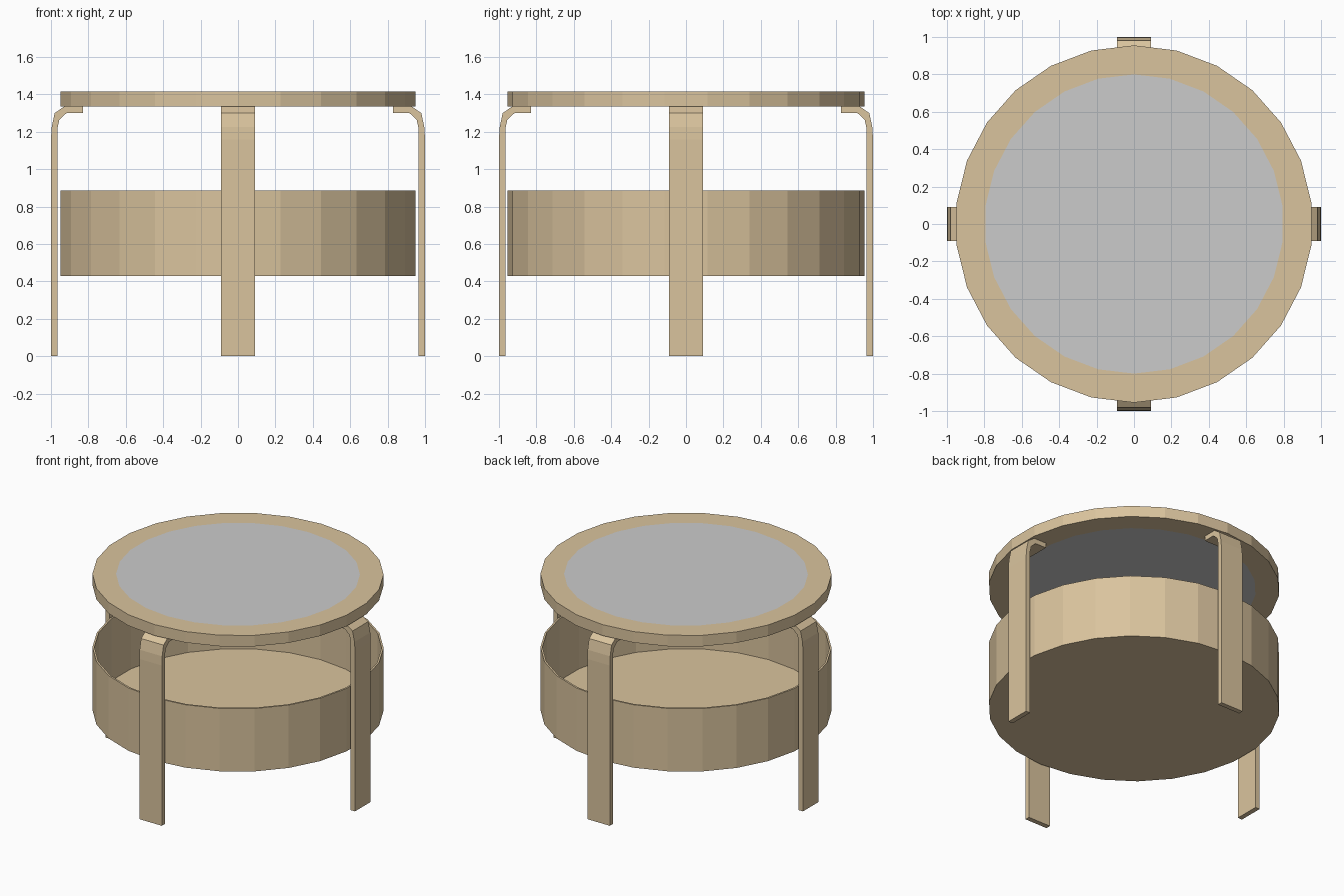
import bpy, bmesh
from math import sin, cos, pi
from mathutils import Matrix

if "Cube" in bpy.data.objects:
    bpy.data.objects.remove(bpy.data.objects["Cube"])

SIDES = 26


def material(name, rgb):
    m = bpy.data.materials.new(name)
    m.diffuse_color = (*rgb, 1)
    m.use_nodes = True
    m.node_tree.nodes["Principled BSDF"].inputs["Base Color"].default_value = m.diffuse_color
    return m


wood = material("birch_wood", (0.70, 0.55, 0.34))
grey = material("grey_panel", (0.8, 0.8, 0.8))


def finish(bm, name, mats):
    bmesh.ops.recalc_face_normals(bm, faces=bm.faces)
    me = bpy.data.meshes.new(name)
    bm.to_mesh(me)
    bm.free()
    for m in mats:
        me.materials.append(m)
    ob = bpy.data.objects.new(name, me)
    bpy.context.collection.objects.link(ob)
    return ob


def lathe(name, profile, mats, cap_mat=0):
    """Revolve (radius, z) points about z; close both ends with flat discs."""
    bm = bmesh.new()
    rings = []
    for r, z in profile:
        angles = [pi / 2 + 2 * pi * i / SIDES for i in range(SIDES)]
        rings.append([bm.verts.new((r * cos(a), r * sin(a), z)) for a in angles])
    for a, b in zip(rings, rings[1:]):
        for i in range(SIDES):
            j = (i + 1) % SIDES
            bm.faces.new((a[i], a[j], b[j], b[i]))
    for ring in (rings[0], rings[-1]):
        bm.faces.new(ring).material_index = cap_mat
    return finish(bm, name, mats)


# Round top: wooden rim with a flush grey panel on both faces
lathe("tabletop", [(0.80, 1.415), (0.955, 1.415), (0.955, 1.335), (0.80, 1.335)],
      [wood, grey], cap_mat=1)

# Open round tray with a thin wall and floor
lathe("storage_tray", [(0.942, 0.437), (0.942, 0.885), (0.955, 0.885), (0.955, 0.43)],
      [wood])

# Bent strip legs: side profile (distance from centre, z), outer edge then inner edge
LEG = [(1.0, 0), (1.0, 1.16), (0.996, 1.225), (0.98, 1.30), (0.93, 1.335), (0.83, 1.335),
       (0.83, 1.30), (0.917, 1.30), (0.955, 1.265), (0.964, 1.225), (0.965, 1.16), (0.965, 0)]


def leg(name, angle):
    bm = bmesh.new()
    left = [bm.verts.new((x, -0.09, z)) for x, z in LEG]
    right = [bm.verts.new((x, 0.09, z)) for x, z in LEG]
    n = len(LEG)
    for i in range(n):
        j = (i + 1) % n
        bm.faces.new((left[i], left[j], right[j], right[i]))
    # side faces as quads between outer and inner edges
    for side in (left, right):
        for i in range(n // 2 - 1):
            bm.faces.new((side[i], side[i + 1], side[n - 2 - i], side[n - 1 - i]))
    bmesh.ops.transform(bm, matrix=Matrix.Rotation(angle, 4, 'Z'), verts=bm.verts)
    return finish(bm, name, [wood])


for k, name in enumerate(("right_leg", "back_leg", "left_leg", "front_leg")):
    leg(name, k * pi / 2)
